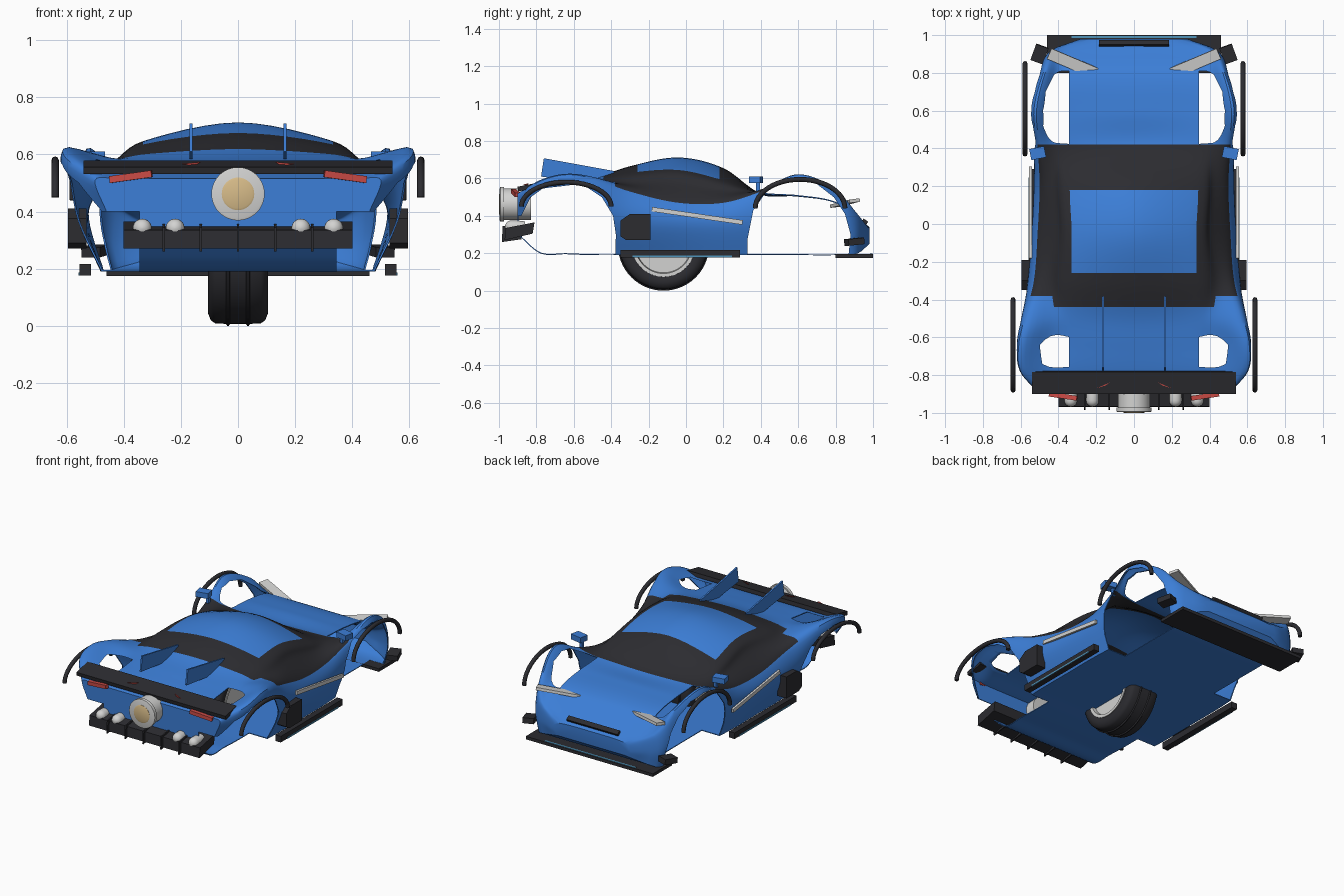
import bpy, bmesh, math
from mathutils import Vector

old = bpy.data.objects.get("Cube")
if old:
    bpy.data.objects.remove(old)


def material(name, r, g, b):
    m = bpy.data.materials.new(name)
    m.use_nodes = True
    m.diffuse_color = (r, g, b, 1)
    m.node_tree.nodes["Principled BSDF"].inputs["Base Color"].default_value = (r, g, b, 1)
    return m


BLUE = material("body blue", .045, .21, .68)
BLACK = material("trim black", .025, .025, .03)
GREY = material("light grey", .65, .65, .64)
RED = material("lamp red", .6, .07, .06)
TAN = material("exhaust tan", .68, .5, .25)
CYAN = material("accent cyan", .08, .3, .5)


def smooth(obj, angle=35):
    bpy.ops.object.select_all(action='DESELECT')
    obj.select_set(True)
    bpy.context.view_layer.objects.active = obj
    bpy.ops.object.shade_smooth_by_angle(angle=math.radians(angle))


def build(name, verts, faces, *mats):
    bm = bmesh.new()
    vs = [bm.verts.new(v) for v in verts]
    for f in faces:
        bm.faces.new([vs[i] for i in f])
    bmesh.ops.recalc_face_normals(bm, faces=bm.faces)
    mesh = bpy.data.meshes.new(name)
    bm.to_mesh(mesh)
    bm.free()
    obj = bpy.data.objects.new(name, mesh)
    bpy.context.collection.objects.link(obj)
    for m in mats:
        mesh.materials.append(m)
    return obj


def prism(name, outline, x0, x1, mat):
    """Side outline (y, z) extruded across x."""
    n = len(outline)
    verts = [(x, y, z) for x in (x0, x1) for y, z in outline]
    faces = [(i, (i + 1) % n, n + (i + 1) % n, n + i) for i in range(n)]
    return build(name, verts, faces + [range(n), range(n, 2 * n)], mat)


def box(name, loc, size, mat, rot=(0, 0, 0)):
    outline = [(-size[1] / 2, -size[2] / 2), (size[1] / 2, -size[2] / 2),
               (size[1] / 2, size[2] / 2), (-size[1] / 2, size[2] / 2)]
    obj = prism(name, outline, -size[0] / 2, size[0] / 2, mat)
    obj.location, obj.rotation_euler = loc, rot
    return obj


def box_pair(name, loc, size, mat, rot=(0, 0, 0)):
    for side, s in (("left", 1), ("right", -1)):
        box(side + "_" + name, (s * loc[0], loc[1], loc[2]), size, mat,
            (rot[0], s * rot[1], s * rot[2]))


def lathe(name, profile, loc, axis, mat, steps=40):
    """Closed solid of (distance along axis, radius) points."""
    turn = Vector((0, 0, 1)).rotation_difference(Vector(axis))
    verts, n = [], len(profile)
    for d, r in profile:
        for k in range(steps):
            a = math.tau * k / steps
            verts.append(turn @ Vector((r * math.cos(a), r * math.sin(a), d)) + Vector(loc))
    faces = [(i * steps + k, i * steps + (k + 1) % steps,
              (i + 1) * steps + (k + 1) % steps, (i + 1) * steps + k)
             for i in range(n - 1) for k in range(steps)]
    faces += [range(steps), range((n - 1) * steps, n * steps)]
    obj = build(name, verts, faces, mat)
    smooth(obj)
    return obj


def hermite(a, b, ta, tb, t):
    return (a * (2 * t**3 - 3 * t**2 + 1) + b * (3 * t**2 - 2 * t**3)
            + ta * (t**3 - 2 * t**2 + t) + tb * (t**3 - t**2))


# Body sections: y, floor z, floor x, then side, crest, inner, top (x, z), centre z
SECTIONS = [
    (-.9, .3, .42, .46, .4, .5, .51, .42, .515, .3, .515, .515),
    (-.78, .2, .45, .55, .4, .6, .585, .45, .55, .3, .55, .55),
    (-.64, .195, .46, .59, .42, .61, .62, .45, .565, .3, .57, .575),
    (-.5, .19, .47, .58, .42, .58, .6, .42, .585, .3, .59, .6),
    (-.3, .19, .48, .56, .38, .53, .53, .44, .575, .33, .63, .665),
    (-.04, .19, .48, .54, .36, .51, .47, .41, .57, .33, .645, .712),
    (.2, .19, .48, .53, .36, .5, .47, .42, .53, .34, .59, .655),
    (.4, .19, .47, .53, .38, .51, .53, .42, .53, .32, .525, .52),
    (.6, .19, .46, .56, .4, .53, .62, .42, .53, .33, .51, .51),
    (.8, .19, .44, .5, .38, .48, .54, .4, .48, .31, .475, .475),
    (.92, .2, .42, .44, .3, .42, .4, .36, .395, .25, .39, .39),
    (.98, .25, .24, .28, .28, .27, .32, .22, .335, .12, .34, .34)]


def section_at(y):
    i = max(k for k in range(len(SECTIONS) - 1) if SECTIONS[k][0] <= y + 1e-6)
    s0, s1 = SECTIONS[max(i - 1, 0)], SECTIONS[i]
    s2, s3 = SECTIONS[i + 1], SECTIONS[min(i + 2, len(SECTIONS) - 1)]
    span = s2[0] - s1[0]
    row = []
    for a, b, c, d in list(zip(s0, s1, s2, s3))[1:]:
        ta = (c - a) / (s2[0] - s0[0]) * span
        tb = (d - b) / (s3[0] - s1[0]) * span
        row.append(hermite(b, c, ta, tb, (y - s1[0]) / span))
    return row


SUB = 6


def half_ring(y):
    fz, fx, *mid, top = section_at(y)
    p = [Vector((fx, fz))] + [Vector(mid[k:k + 2]) for k in range(0, 8, 2)] + [Vector((0, top))]
    p = [p[0]] + p + [Vector((-p[4].x, p[4].y))]
    pts = [hermite(p[i], p[i + 1], (p[i + 1] - p[i - 1]) / 2, (p[i + 2] - p[i]) / 2, k / SUB)
           for i in range(1, 6) for k in range(SUB)]
    return pts + [p[6]]


# Body loft with glass and roof panel picked by strip and length
rows = 94
verts, faces, kinds = [], [], []
for r in range(rows + 1):
    y = -.9 + .02 * r
    half = half_ring(y)
    full = half + [Vector((-q.x, q.y)) for q in reversed(half[:-1])]
    verts += [(q.x, y, q.y) for q in full]
ring = len(full)
for r in range(rows):
    y = -.89 + .02 * r
    for j in range(ring):
        k = (j + 1) % ring
        faces.append((r * ring + j, r * ring + k, (r + 1) * ring + k, (r + 1) * ring + j))
        strip = min(j, ring - 2 - j) // SUB
        glass = -.45 < y < .43 and strip >= (2 if y > -.38 else 3)
        roof = strip == 4 and -.26 < y < .18
        kinds.append(1 if glass and not roof else 0)
faces += [range(ring), range(rows * ring, (rows + 1) * ring)]
body = build("body_shell", verts, faces, BLUE, BLACK)
for face, kind in zip(body.data.polygons, kinds + [0, 0]):
    face.material_index = kind

# Hollow the shell and cut the wheel openings
shell = body.modifiers.new("shell", 'SOLIDIFY')
shell.thickness, shell.offset = .006, -1
rear_cut = [(-.38, .1), (-.375, .3), (-.39, .4), (-.45, .5), (-.54, .56), (-.64, .583),
            (-.74, .565), (-.83, .5), (-.88, .4), (-1.1, .4), (-1.1, .1)]
front_cut = [(.33, .1), (.33, .28), (.36, .43), (.43, .53), (.52, .58), (.6, .593),
             (.7, .57), (.79, .5), (.85, .41), (.88, .3), (.86, .1)]
cutters = []
for outline in (rear_cut, front_cut):
    for s in (1, -1):
        c = prism("wheel_cutter", outline, s * .345, s * .9, BLUE)
        c.hide_render = True
        cutters.append(c)
        cut = body.modifiers.new("opening", 'BOOLEAN')
        cut.operation, cut.solver, cut.object = 'DIFFERENCE', 'EXACT', c
bpy.context.view_layer.update()
graph = bpy.context.evaluated_depsgraph_get()
mesh = bpy.data.meshes.new_from_object(body.evaluated_get(graph))
body.modifiers.clear()
body.data = mesh
for c in cutters:
    bpy.data.objects.remove(c)
smooth(body)

# Arch trims
for name, cx, cy, cz, ry, rz in (("rear", .64, -.64, .45, .24, .13),
                                 ("front", .577, .61, .44, .24, .155)):
    for side, s in (("left", 1), ("right", -1)):
        curve = bpy.data.curves.new(name + "_arch", 'CURVE')
        curve.dimensions = '3D'
        curve.bevel_depth, curve.bevel_resolution = .013, 2
        curve.use_fill_caps = True
        line = curve.splines.new('POLY')
        line.points.add(24)
        for k, p in enumerate(line.points):
            a = math.pi * k / 24
            p.co = (s * cx, cy + ry * math.cos(a), cz + rz * math.sin(a), 1)
        curve.materials.append(BLACK)
        bpy.context.collection.objects.link(
            bpy.data.objects.new(side + "_" + name + "_arch_trim", curve))

# Central wheel with ribs and rim rings
half = [(.085, .15), (.1, .17), (.105, .2), (.095, .225), (.08, .235), (.042, .237),
        (.038, .244), (.032, .244), (.028, .237)]
tyre = [(-.07, .02), (-.07, .15)] + [(-d, r) for d, r in half] + half[::-1] + [(.07, .15), (.07, .02)]
lathe("centre_wheel", tyre, (0, -.12, .244), (1, 0, 0), BLACK, 56)
for side, s in (("left", 1), ("right", -1)):
    lathe(side + "_rim_ring", [(.08, .148), (.104, .152), (.104, .17), (.08, .172)],
          (0, -.12, .244), (s, 0, 0), GREY, 56)

# Exhaust
lathe("exhaust_pipe", [(.83, .085), (.972, .085), (.972, .093), (.993, .093), (.996, .085)],
      (0, 0, .462), (0, -1, 0), GREY)
lathe("exhaust_core", [(.99, .057), (.997, .057), (1, .05)], (0, 0, .462), (0, -1, 0), TAN)

# Rear diffuser with blades and round lamps
prism("rear_diffuser", [(-.97, .27), (-.82, .305), (-.81, .365), (-.965, .335)], -.4, .4, BLACK)
for i in range(-2, 3):
    prism("diffuser_blade", [(-.985, .26), (-.88, .275), (-.86, .362), (-.98, .345)],
          i * .13 - .004, i * .13 + .004, BLACK)
dome = [(.935 + .033 * math.sin(a), .033 * math.cos(a)) for a in (0, .3, .6, .9, 1.2, 1.5)]
for x in (.335, .22, -.22, -.335):
    lathe("rear_lamp", [(.86, .028), (.9, .033)] + dome, (x, 0, .342), (0, -1, 0), GREY, 24)

# Tail wing, fins and lamps
box("tail_wing", (0, -.84, .555), (1.08, .12, .025), BLACK, (.2, 0, 0))
box_pair("tail_lamp", (.375, -.912, .522), (.15, .025, .024), RED, (0, .14, .15))
for side, s in (("left", 1), ("right", -1)):
    prism(side + "_deck_fin", [(-.775, .61), (-.38, .56), (-.385, .64), (-.76, .708)],
          s * .16, s * .17, BLUE)
    build(side + "_wing_mark", [(s * .13, -.84, .574), (s * .2, -.87, .567), (s * .15, -.855, .571),
                                (s * .15, -.855, .56)],
          [(0, 1, 2), (0, 1, 3), (1, 2, 3), (0, 2, 3)], RED)
    prism(side + "_side_intake", [(-.35, .29), (-.32, .27), (-.19, .27), (-.19, .41),
                                  (-.3, .41), (-.35, .375)], s * .53, s * .595, BLACK)

# Side trims and mirrors
box_pair("side_skirt", (.535, -.03, .197), (.04, .64, .04), BLACK)
box_pair("skirt_line", (.555, -.02, .182), (.006, .53, .01), CYAN)
box_pair("side_strip", (.548, .06, .4), (.014, .49, .024), GREY, (-.145, 0, 0))
box_pair("mirror", (.51, .375, .592), (.08, .06, .035), BLUE, (0, 0, -.2))
box_pair("mirror_stalk", (.485, .385, .56), (.02, .02, .06), BLUE)

# Nose
box_pair("headlamp", (.325, .85, .468), (.27, .06, .018), GREY, (.12, -.1, .4))
box_pair("canard", (.5, .9, .262), (.07, .09, .035), BLACK, (.1, 0, .35))
box("nose_slot", (0, .955, .367), (.37, .03, .025), BLACK, (-.6, 0, 0))
box("front_splitter", (0, .9, .185), (.92, .2, .02), BLACK)
box("splitter_line", (0, .99, .194), (.66, .012, .008), CYAN)
